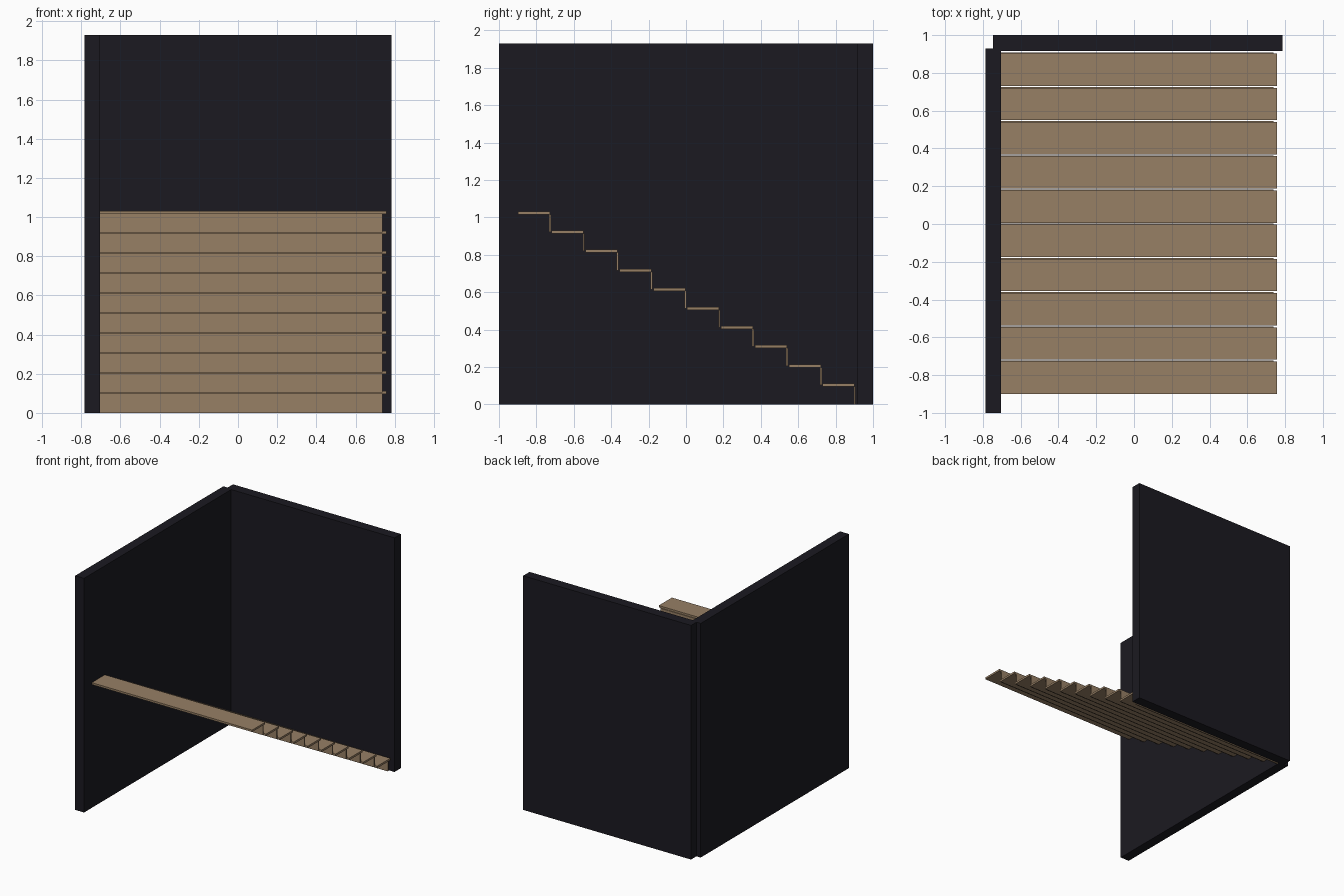
import bpy

if "Cube" in bpy.data.objects:
    bpy.data.objects.remove(bpy.data.objects["Cube"])


def material(name, color):
    m = bpy.data.materials.new(name)
    m.diffuse_color = (*color, 1.0)
    m.use_nodes = True
    m.node_tree.nodes["Principled BSDF"].inputs["Base Color"].default_value = m.diffuse_color
    return m


def box(name, x, y, z, mat):
    """Axis-aligned box from (min, max) ranges."""
    bpy.ops.mesh.primitive_cube_add(size=1)
    o = bpy.context.object
    o.name = name
    o.location = [(r[0] + r[1]) / 2 for r in (x, y, z)]
    o.scale = [r[1] - r[0] for r in (x, y, z)]
    bpy.ops.object.transform_apply(location=True, rotation=False, scale=True)
    o.data.materials.append(mat)
    return o


wall_mat = material("dark_wall", (0.011, 0.010, 0.015))
wood_mat = material("wood", (0.31, 0.215, 0.13))

# Two walls meeting at the back left corner
box("left_wall", (-0.785, -0.704), (-1.0, 0.93), (0, 1.93), wall_mat)
box("back_wall", (-0.746, 0.785), (0.917, 1.0), (0, 1.93), wall_mat)

# Staircase climbing from the back wall towards the front
STEPS, RUN, RISE, THICK = 10, 0.1811, 0.1022, 0.016
for i in range(STEPS):
    back = 0.902 - i * RUN
    top = 0.112 + i * RISE
    foot = 0 if i == 0 else top - RISE - THICK / 2
    box(f"tread_{i + 1}", (-0.704, 0.758), (back - 0.171, back),
        (top - THICK, top), wood_mat)
    box(f"riser_{i + 1}", (-0.704, 0.739), (back - 0.005, back + 0.005),
        (foot, top - THICK), wood_mat)
